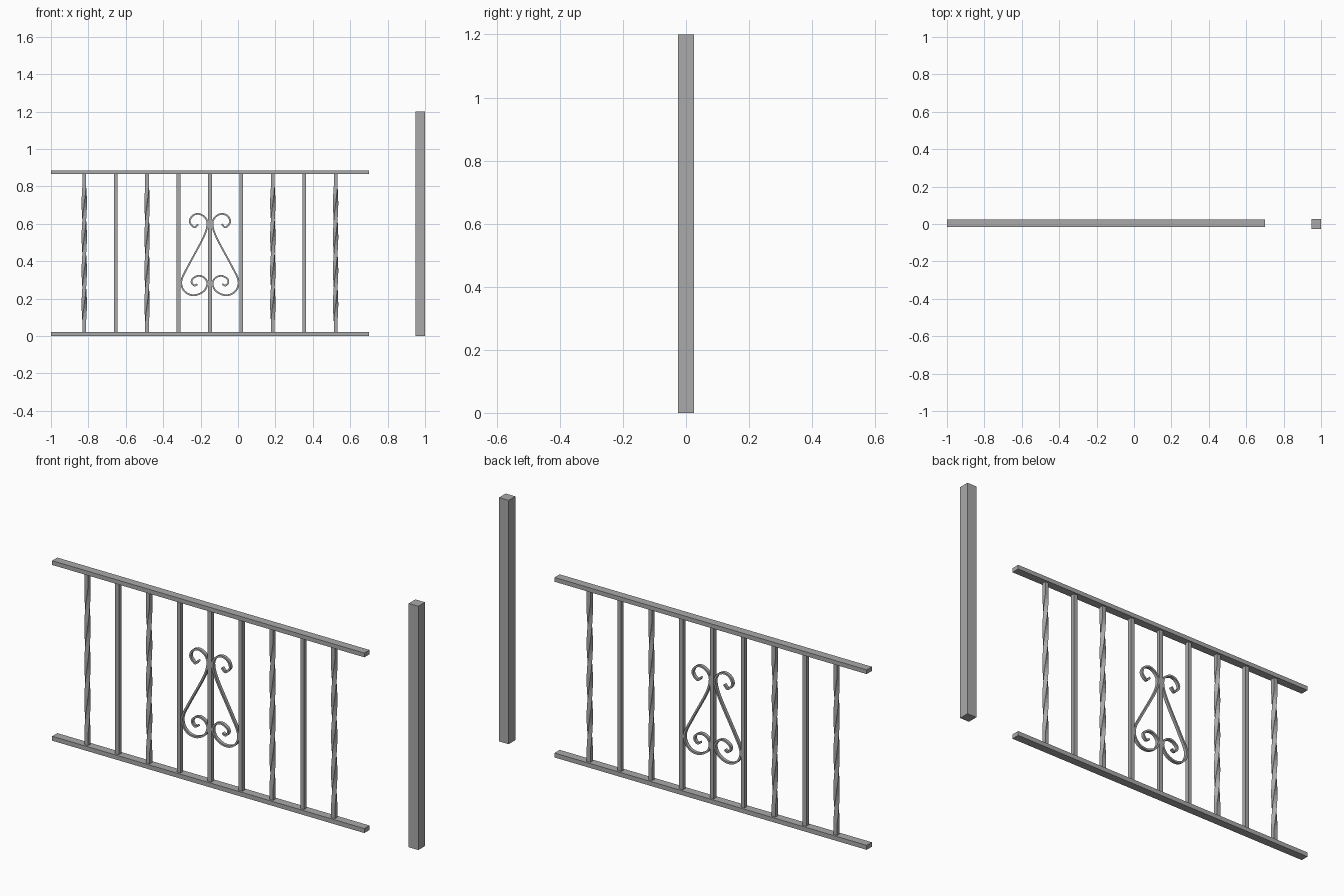
import bpy, bmesh, math
from mathutils import Vector

cube = bpy.data.objects.get("Cube")
if cube:
    bpy.data.objects.remove(cube, do_unlink=True)

steel = bpy.data.materials.new("grey_steel")
steel.use_nodes = True
GREY = (0.4, 0.4, 0.4, 1)
steel.diffuse_color = GREY
steel.node_tree.nodes["Principled BSDF"].inputs["Base Color"].default_value = GREY

RAIL_Y = 0.003
CENTRE_X = -0.15
BAR = 0.02
BAR_BOTTOM, BAR_TOP = 0.022, 0.866


def loft(name, rings):
    """Join a list of four-point rings into a closed square tube."""
    bm = bmesh.new()
    loops = [[bm.verts.new(p) for p in ring] for ring in rings]
    for a, b in zip(loops, loops[1:]):
        for i in range(4):
            j = (i + 1) % 4
            bm.faces.new((a[i], a[j], b[j], b[i]))
    bm.faces.new(loops[0][::-1])
    bm.faces.new(loops[-1])
    bmesh.ops.recalc_face_normals(bm, faces=bm.faces)
    mesh = bpy.data.meshes.new(name)
    bm.to_mesh(mesh)
    bm.free()
    mesh.materials.append(steel)
    obj = bpy.data.objects.new(name, mesh)
    bpy.context.collection.objects.link(obj)
    return obj


def square(x, y, z, wx, wy, angle=0.0):
    c, s = math.cos(angle), math.sin(angle)
    corners = [(-wx / 2, -wy / 2), (wx / 2, -wy / 2), (wx / 2, wy / 2), (-wx / 2, wy / 2)]
    return [(x + c * u - s * v, y + s * u + c * v, z) for u, v in corners]


def box(name, x, y, z0, z1, wx, wy):
    return loft(name, [square(x, y, z, wx, wy) for z in (z0, z1)])


# Post and rails
box("post", 0.974, 0, 0, 1.2, 0.052, 0.052)
box("bottom_rail", CENTRE_X, RAIL_Y, 0, 0.022, 1.7, 0.04)
box("top_rail", CENTRE_X, RAIL_Y, 0.865, 0.886, 1.7, 0.04)

# Balusters, the outer odd ones twisted between plain ends
STEPS = 32
for k in range(-4, 5):
    x = CENTRE_X + 0.168 * k
    if abs(k) in (2, 4):
        rings = [square(x, RAIL_Y, BAR_BOTTOM, BAR, BAR)]
        for i in range(STEPS + 1):
            t = i / STEPS
            rings.append(square(x, RAIL_Y, 0.08 + 0.72 * t, BAR, BAR, math.tau * t))
        rings.append(square(x, RAIL_Y, BAR_TOP, BAR, BAR))
        loft(f"twisted_baluster_{k + 5}", rings)
    else:
        box(f"plain_baluster_{k + 5}", x, RAIL_Y, BAR_BOTTOM, BAR_TOP, BAR, BAR)

# Scroll path: distance from the centre bar, height
PATH = [(.063, .598), (.083, .581), (.108, .609), (.094, .642), (.061, .653),
        (.026, .634), (.014, .596), (.035, .527), (.115, .377), (.151, .302),
        (.146, .254), (.115, .224), (.072, .220), (.030, .243), (.014, .281),
        (.029, .311), (.061, .322), (.092, .307), (.098, .286), (.083, .270),
        (.067, .277)]


def smooth_path(points, n=6):
    p = [Vector(q) for q in points]
    p = [2 * p[0] - p[1]] + p + [2 * p[-1] - p[-2]]
    out = []
    for a, b, c, d in zip(p, p[1:], p[2:], p[3:]):
        for i in range(n):
            t = i / n
            out.append(0.5 * (2 * b + (c - a) * t + (2 * a - 5 * b + 4 * c - d) * t ** 2
                              + (3 * b - a - 3 * c + d) * t ** 3))
    return out + [p[-2]]


# Mirrored pair of scrolls with a rectangular section
curve = smooth_path(PATH)
for side, label in ((1, "left"), (-1, "right")):
    rings = []
    for i, p in enumerate(curve):
        tangent = (curve[min(i + 1, len(curve) - 1)] - curve[max(i - 1, 0)]).normalized()
        normal = Vector((-tangent.y, tangent.x)) * 0.0045
        ring = []
        for s, depth in ((-1, -1), (1, -1), (1, 1), (-1, 1)):
            q = p + normal * s
            ring.append((CENTRE_X + side * q.x, RAIL_Y + depth * 0.008, q.y))
        rings.append(ring)
    scroll = loft(f"{label}_scroll", rings)
    bpy.ops.object.select_all(action='DESELECT')
    scroll.select_set(True)
    bpy.context.view_layer.objects.active = scroll
    bpy.ops.object.shade_smooth_by_angle(angle=math.radians(35))
